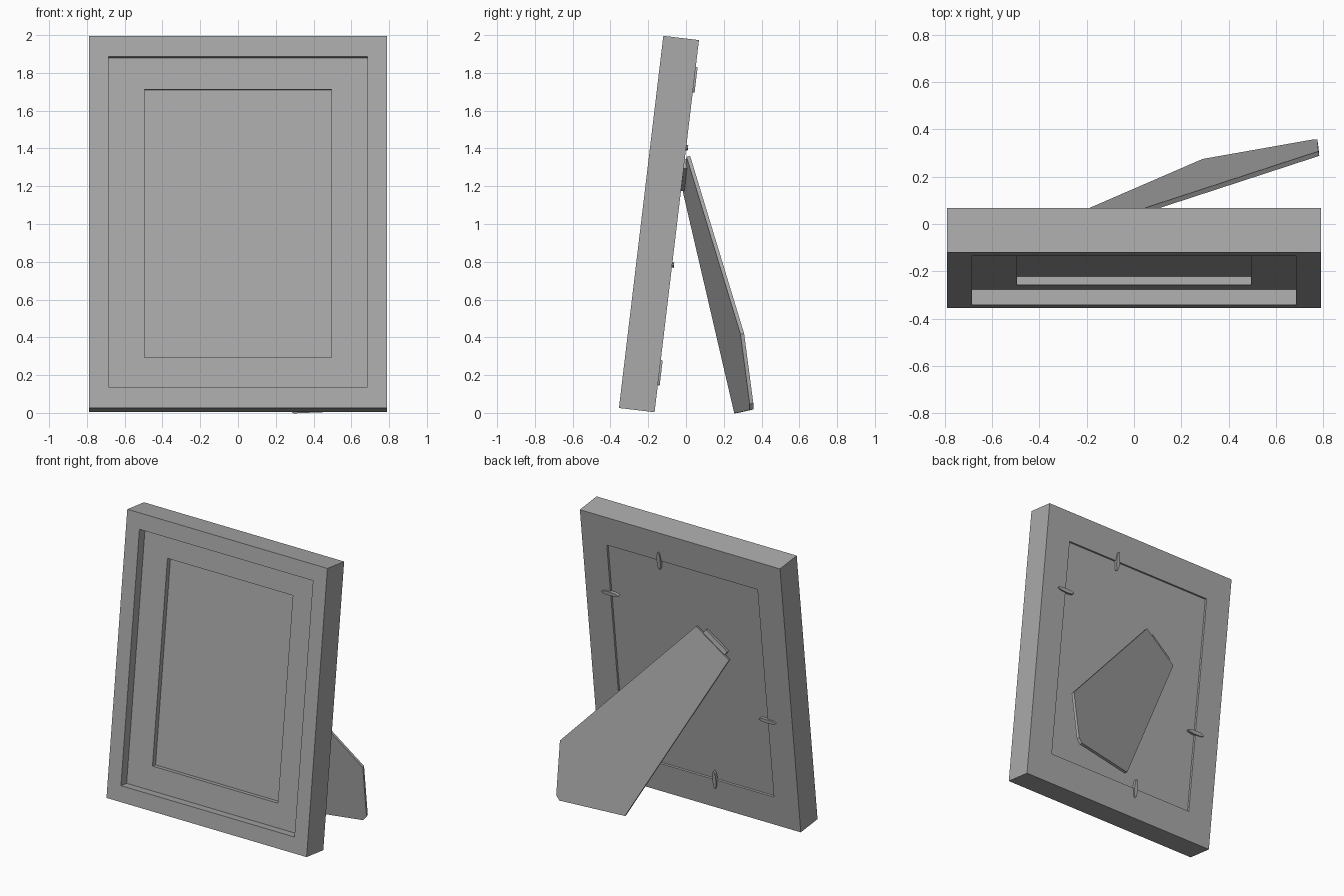
import bpy, bmesh, math
from mathutils import Matrix, Vector

cube = bpy.data.objects.get("Cube")
if cube:
    bpy.data.objects.remove(cube, do_unlink=True)

GREY = (0.40, 0.40, 0.40, 1)
grey = bpy.data.materials.new("plain grey")
grey.use_nodes = True
grey.diffuse_color = GREY
grey.node_tree.nodes["Principled BSDF"].inputs["Base Color"].default_value = GREY

# Upright frame size, and the lean that turns it backwards about its front foot
HALF_W, HEIGHT, DEPTH = 0.79, 1.984, 0.19
LEAN = Matrix.Translation((0, -0.355, 0.026)) @ Matrix.Rotation(math.radians(-6.8), 4, 'X')


def finish(name, bm, matrix=Matrix()):
    bmesh.ops.recalc_face_normals(bm, faces=bm.faces)
    mesh = bpy.data.meshes.new(name)
    bm.to_mesh(mesh)
    bm.free()
    mesh.transform(matrix)
    mesh.materials.append(grey)
    obj = bpy.data.objects.new(name, mesh)
    bpy.context.collection.objects.link(obj)
    return obj


def rect_loft(name, rings, hollow):
    """Joins rectangles given as (side margin, end margin, depth)."""
    bm = bmesh.new()
    loops = []
    for side, end, y in rings:
        x, lo, hi = HALF_W - side, end, HEIGHT - end
        loops.append([bm.verts.new(p) for p in
                      ((-x, y, lo), (x, y, lo), (x, y, hi), (-x, y, hi))])
    pairs = list(zip(loops, loops[1:]))
    if hollow:
        pairs.append((loops[-1], loops[0]))
    else:
        bm.faces.new(loops[0])
        bm.faces.new(loops[-1])
    for a, b in pairs:
        for i in range(4):
            j = (i + 1) % 4
            bm.faces.new((a[i], a[j], b[j], b[i]))
    return finish(name, bm, LEAN)


# Frame layers, from the front to the back
OUTER, OPENING, WINDOW, REBATE = (0, 0), (0.105, 0.111), (0.295, 0.278), (0.195, 0.211)
MAT, PICTURE, BOARD = 0.065, 0.10, 0.12
rect_loft("frame_moulding", [(*OPENING, 0), (*OUTER, 0), (*OUTER, DEPTH),
                             (*REBATE, DEPTH), (*REBATE, BOARD), (*OPENING, BOARD)], True)
rect_loft("mat_board", [(*OPENING, MAT), (*WINDOW, MAT),
                        (*WINDOW, PICTURE), (*OPENING, PICTURE)], True)
rect_loft("picture_panel", [(*OPENING, PICTURE), (*OPENING, BOARD)], False)
rect_loft("backing_board", [(*REBATE, BOARD), (*REBATE, DEPTH - 0.015)], False)


# Slim turn clips that straddle the edge of the backing board
def clip(name, x, z, upright):
    bm = bmesh.new()
    bmesh.ops.create_cone(bm, cap_ends=True, segments=16, radius1=1, radius2=1, depth=1)
    bmesh.ops.scale(bm, vec=(0.067, 0.014, 0.02), verts=bm.verts)
    turn = Matrix.Rotation(math.pi / 2, 4, 'Y') if upright else Matrix()
    place = Matrix.Translation((x, DEPTH, z)) @ turn @ Matrix.Rotation(math.pi / 2, 4, 'X')
    finish(name, bm, LEAN @ place)


edge_x, edge_z = HALF_W - REBATE[0], REBATE[1]
clip("top_clip", 0.18, HEIGHT - edge_z, True)
clip("bottom_clip", -0.13, edge_z, True)
clip("left_clip", edge_x, 1.41, False)
clip("right_clip", -edge_x, 0.785, False)


# Slanted plates: outline in x and z, lying on the plane of the easel leg
def leg_plate(name, outline, inset, thickness):
    normal = Vector((-0.182, 1, 0.1345)).normalized()
    bm = bmesh.new()
    outer, inner = [], []
    for x, z in outline:
        p = Vector((x, 0.022 + 0.182 * (x + 0.095) - 0.1345 * (z - 1.36), z))
        outer.append(bm.verts.new(p - normal * inset))
        inner.append(bm.verts.new(p - normal * (inset + thickness)))
    bm.faces.new(outer)
    bm.faces.new(inner)
    for i in range(len(outline)):
        j = (i + 1) % len(outline)
        bm.faces.new((outer[i], outer[j], inner[j], inner[i]))
    return finish(name, bm)


top, low = Vector((-0.095, 1.36)), Vector((-0.34, 1.175))
leg_plate("easel_leg", [top, low, (0.29, 0), (0.75, 0.018), (0.775, 0.05), (0.78, 0.42)], 0, 0.02)

# Hinge tab along the top edge of the leg
out = Vector((-0.603, 0.798)) * 0.03
start, end = top.lerp(low, 0.2), top.lerp(low, 0.85)
leg_plate("hinge_tab", [start - out, end - out, end + out, start + out], 0.008, 0.03)
